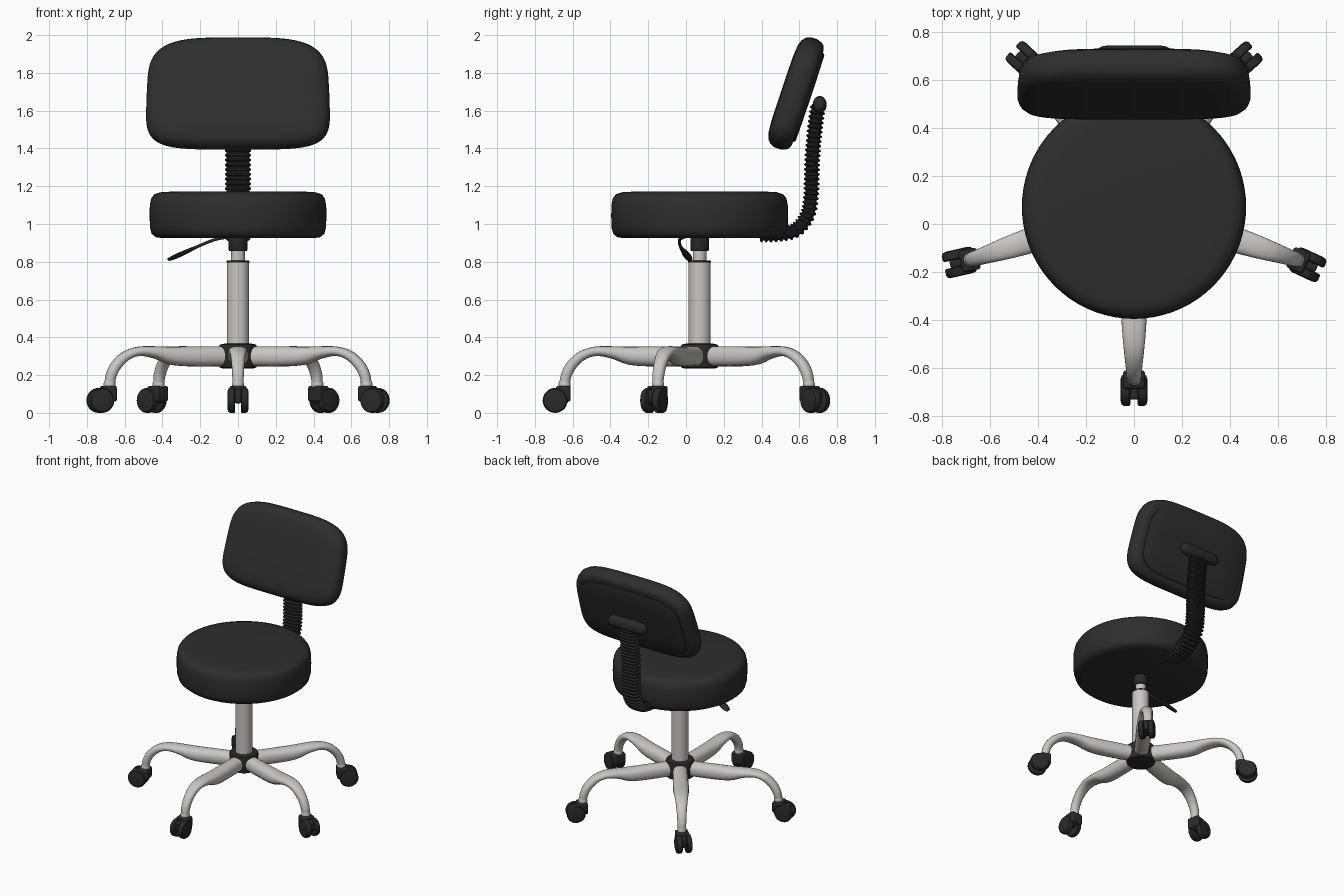
import bpy, bmesh, math
from mathutils import Vector, Matrix

if "Cube" in bpy.data.objects:
    bpy.data.objects.remove(bpy.data.objects["Cube"])

CY = 0.072  # column axis y


def material(name, rgb):
    m = bpy.data.materials.new(name)
    m.diffuse_color = (*rgb, 1)
    m.use_nodes = True
    m.node_tree.nodes["Principled BSDF"].inputs["Base Color"].default_value = m.diffuse_color
    return m


FABRIC = material("black upholstery", (0.027, 0.027, 0.027))
PLASTIC = material("black plastic", (0.023, 0.023, 0.023))
SILVER = material("silver metal", (0.58, 0.57, 0.54))


def skin(name, rings, mat, angle=40, matrix=None):
    """Join equal rings of points into a closed, capped surface."""
    bm = bmesh.new()
    vs = [[bm.verts.new(p) for p in r] for r in rings]
    n = len(vs[0])
    for a, b in zip(vs, vs[1:]):
        for i in range(n):
            bm.faces.new((a[i], a[(i + 1) % n], b[(i + 1) % n], b[i]))
    bm.faces.new(vs[0])
    bm.faces.new(vs[-1])
    bmesh.ops.recalc_face_normals(bm, faces=bm.faces)
    me = bpy.data.meshes.new(name)
    bm.to_mesh(me)
    bm.free()
    ob = bpy.data.objects.new(name, me)
    bpy.context.collection.objects.link(ob)
    me.materials.append(mat)
    if matrix:
        ob.matrix_world = matrix
    bpy.ops.object.select_all(action='DESELECT')
    ob.select_set(True)
    bpy.context.view_layer.objects.active = ob
    bpy.ops.object.shade_smooth_by_angle(angle=math.radians(angle))
    return ob


def lathe(name, profile, mat, n=32, matrix=None, angle=40):
    rings = [[(r * math.cos(2 * math.pi * i / n), r * math.sin(2 * math.pi * i / n), z)
              for i in range(n)] for r, z in profile]
    return skin(name, rings, mat, angle, matrix)


def spline(keys, steps):
    """Catmull-Rom through tuples of any length."""
    k = [Vector(p) for p in keys]
    k = [2 * k[0] - k[1]] + k + [2 * k[-1] - k[-2]]
    out = []
    for i in range(1, len(k) - 2):
        a, b, c, d = k[i - 1:i + 3]
        for s in range(steps):
            t = s / steps
            out.append(0.5 * (2 * b + (c - a) * t + (2 * a - 5 * b + 4 * c - d) * t * t
                              + (3 * b - a - 3 * c + d) * t ** 3))
    out.append(k[-2])
    return out


def sgnpow(v, e):
    return math.copysign(abs(v) ** e, v)


def sweep(name, path, sizes, mat, n=20, power=2, matrix=None, angle=40,
          side=Vector((1, 0, 0))):
    """Sweep a superellipse (half width, half height) along a path."""
    rings = []
    for i, (p, (w, h)) in enumerate(zip(path, sizes)):
        t = (path[min(i + 1, len(path) - 1)] - path[max(i - 1, 0)]).normalized()
        s = (side - t * side.dot(t)).normalized()
        up = t.cross(s)
        rings.append([p + s * w * sgnpow(math.cos(a), 2 / power) + up * h * sgnpow(math.sin(a), 2 / power)
                      for a in (2 * math.pi * j / n for j in range(n))])
    return skin(name, rings, mat, angle, matrix)


def box(name, lo, hi, mat, matrix, bevel=0.012):
    ring = [(lo[0], lo[1]), (hi[0], lo[1]), (hi[0], hi[1]), (lo[0], hi[1])]
    ob = skin(name, [[(x, y, z) for x, y in ring] for z in (lo[2], hi[2])], mat, 40, matrix)
    b = ob.modifiers.new("bevel", 'BEVEL')
    b.width, b.segments = bevel, 3
    return ob


AXIS = Matrix.Translation((0, CY, 0))

# Seat cushion
lathe("seat", [(0.05, 0.925), (0.40, 0.925), (0.435, 0.93), (0.457, 0.948), (0.466, 0.98),
               (0.468, 1.04), (0.467, 1.10), (0.460, 1.135), (0.443, 1.157), (0.41, 1.168),
               (0.36, 1.171), (0.05, 1.172)], FABRIC, 72, AXIS)

# Column
lathe("outer_column", [(0.059, 0.30), (0.059, 0.797)], SILVER, 32, AXIS)
lathe("column_cap", [(0.061, 0.795), (0.061, 0.803), (0.056, 0.806)], PLASTIC, 32, AXIS)
lathe("inner_column", [(0.036, 0.78), (0.036, 0.87)], SILVER, 32, AXIS)
lathe("seat_collar", [(0.046, 0.857), (0.049, 0.862), (0.049, 0.93)], PLASTIC, 32, AXIS)
lathe("hub", [(0.08, 0.235), (0.096, 0.24), (0.1, 0.25), (0.1, 0.35), (0.095, 0.362),
              (0.07, 0.367)], PLASTIC, 32, AXIS)

# Legs and casters: local +x points outward; last angle is the caster swivel
LEG = [(0.05, 0.300, 0.050, 0.053), (0.25, 0.299, 0.054, 0.053), (0.37, 0.303, 0.056, 0.048),
       (0.46, 0.320, 0.053, 0.033), (0.55, 0.326, 0.047, 0.025), (0.62, 0.304, 0.040, 0.026),
       (0.675, 0.256, 0.034, 0.028), (0.706, 0.20, 0.031, 0.028), (0.715, 0.145, 0.027, 0.027)]
leg = spline(LEG, 4)
for label, deg, swivel in (("front", -90, -90), ("right", -18, -25), ("left", -162, -167),
                           ("back_right", 54, 42), ("back_left", 126, 137)):
    turn = AXIS @ Matrix.Rotation(math.radians(deg), 4, 'Z')
    sweep(label + "_leg", [Vector((p[0], 0, p[1])) for p in leg], [(p[2], p[3]) for p in leg],
          SILVER, 20, 2.3, turn, side=Vector((0, 1, 0)))
    stem = turn @ Vector((0.715, 0, 0))
    place = Matrix.Translation(stem) @ Matrix.Rotation(math.radians(swivel), 4, 'Z')
    lathe(label + "_caster_stem", [(0.024, 0.12), (0.031, 0.14), (0.032, 0.155), (0.026, 0.172)],
          SILVER, 20, place)
    box(label + "_caster_hood", (-0.032, -0.046, 0.06), (0.045, 0.046, 0.143), PLASTIC, place)
    box(label + "_caster_web", (-0.02, -0.02, 0.05), (0.09, 0.02, 0.125), PLASTIC, place)
    for s, tag in ((1, "a"), (-1, "b")):
        spin = (place @ Matrix.Translation((0.05, 0, 0.066))
                @ Matrix.Rotation(-s * math.pi / 2, 4, 'X'))
        lathe(label + "_wheel_" + tag, [(0.06, 0.015), (0.066, 0.02), (0.066, 0.042),
                                        (0.060, 0.052), (0.045, 0.056)], PLASTIC, 28, spin)

# Backrest cushion, tilted backwards
TILT = Matrix.Translation((0, 0.58, 1.692)) @ Matrix.Rotation(math.radians(-18.5), 4, 'X')


def pad_ring(y, inset, n=72, a=0.483, b=0.307):
    ring = []
    for i in range(n):
        t = 2 * math.pi * i / n
        c, s = math.cos(t), math.sin(t)
        e = 2 / (3.8 if s > 0 else 4.8)
        x, z = (a - inset) * sgnpow(c, e), (b - inset) * sgnpow(s, e)
        ring.append((x * (1 - 0.025 * z / b), y, z))
    return ring


skin("backrest", [pad_ring(y, i) for y, i in (
    (-0.076, 0.25), (-0.075, 0.13), (-0.070, 0.065), (-0.059, 0.03), (-0.04, 0.01), (-0.015, 0.0),
    (0.02, 0.0), (0.045, 0.008), (0.06, 0.02), (0.068, 0.04), (0.07, 0.07))], FABRIC, 40, TILT)
skin("backrest_rear_panel", [pad_ring(y, i) for y, i in (
    (0.06, 0.06), (0.076, 0.06), (0.081, 0.07), (0.083, 0.2))], FABRIC, 30, TILT)

# Rear bracket holding the backrest
caps = [(-0.16, 0.01), (-0.153, 0.028), (-0.135, 0.041), (-0.11, 0.046)]
caps += [(-x, r) for x, r in reversed(caps)]
sweep("backrest_bracket", [Vector((x, 0.708, 1.632)) for x, r in caps], [(r * 0.8, r) for x, r in caps],
      PLASTIC, 20, 2, side=Vector((0, 1, 0)))

# Ribbed bellows around the back support
path = spline([(0, 0.39, 0.945), (0, 0.50, 0.948), (0, 0.585, 0.972), (0, 0.642, 1.045),
               (0, 0.662, 1.15), (0, 0.668, 1.33), (0, 0.682, 1.50), (0, 0.70, 1.63)], 24)
dist = [0.0]
for a, b in zip(path, path[1:]):
    dist.append(dist[-1] + (b - a).length)
RIBS = 35
pts, sizes = [], []
for k in range(RIBS * 4 + 1):
    d = dist[-1] * k / (RIBS * 4)
    j = next((j for j in range(1, len(dist)) if dist[j] >= d - 1e-6), len(dist) - 1)
    pts.append(path[j - 1].lerp(path[j], (d - dist[j - 1]) / (dist[j] - dist[j - 1])))
    g = 0.0 if k % 4 in (1, 2) else 0.010
    sizes.append((0.07 - g, 0.042 - g))
sweep("bellows", pts, sizes, PLASTIC, 24, 3.2, angle=30)

# Height lever with a flat paddle
lever = spline([(-0.06, -0.01, 0.93, 0.008, 0.008), (-0.13, -0.035, 0.915, 0.008, 0.008),
                (-0.22, -0.028, 0.878, 0.009, 0.008), (-0.27, -0.008, 0.855, 0.022, 0.009),
                (-0.33, 0.008, 0.828, 0.027, 0.009), (-0.37, 0.015, 0.81, 0.017, 0.006)], 4)
sweep("height_lever", [Vector(p[:3]) for p in lever], [(p[3], p[4]) for p in lever],
      PLASTIC, 12, 2, side=Vector((0, 1, -0.4)))
